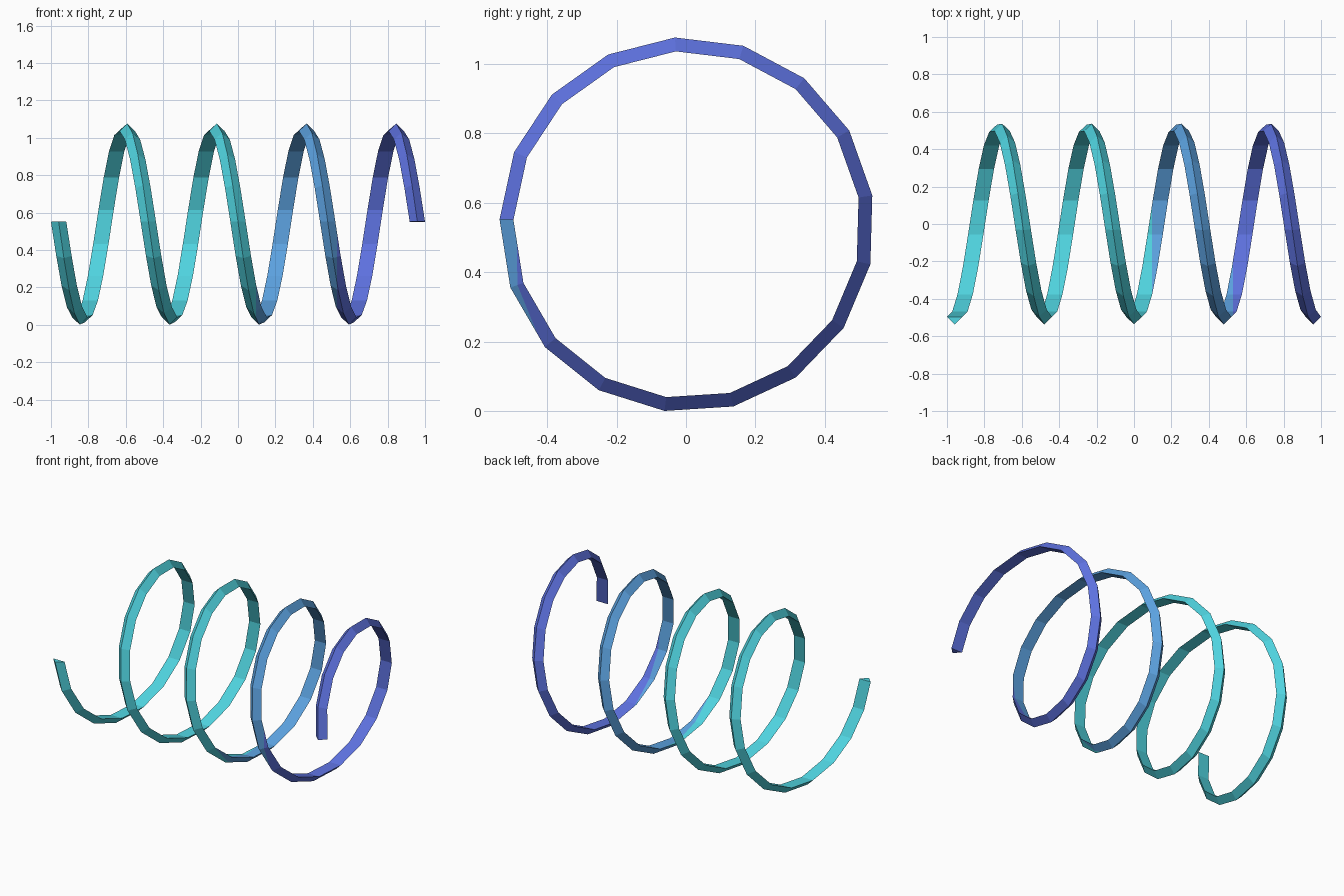
import bpy, bmesh, math

if "Cube" in bpy.data.objects:
    bpy.data.objects.remove(bpy.data.objects["Cube"])

TURNS, SIDES = 4, 17            # low-poly coil along x
R_OUT, R_IN, HALF_W = 0.54, 0.50, 0.041
X0, PITCH = -0.959, 0.4795
CY, CZ, PHASE = 0.003, 0.537, math.radians(-1.6)
BANDS = (0.095, 0.53)           # x positions where the colour changes


def make_material(name, srgb):
    mat = bpy.data.materials.new(name)
    lin = [((c / 255 + 0.055) / 1.055) ** 2.4 for c in srgb]
    mat.diffuse_color = (*lin, 1)
    mat.use_nodes = True
    mat.node_tree.nodes["Principled BSDF"].inputs["Base Color"].default_value = mat.diffuse_color
    return mat


# Triangular section: ridge outside, flat band inside
section = [(-HALF_W, R_IN), (0, R_OUT), (HALF_W, R_IN)]
bm = bmesh.new()
rings = []
for k in range(TURNS * SIDES + 1):
    a = PHASE + k * 2 * math.pi / SIDES
    x = X0 + PITCH * k / SIDES
    rings.append([bm.verts.new((x + dx, CY - r * math.cos(a), CZ - r * math.sin(a)))
                  for dx, r in section])
for p, q in zip(rings, rings[1:]):
    for i in range(3):
        j = (i + 1) % 3
        bm.faces.new((p[i], p[j], q[j], q[i]))
bm.faces.new(rings[0])
bm.faces.new(rings[-1])

# Cut the coil where the colours meet
for x in BANDS:
    geom = bm.verts[:] + bm.edges[:] + bm.faces[:]
    bmesh.ops.bisect_plane(bm, geom=geom, plane_co=(x, 0, 0), plane_no=(1, 0, 0))
bmesh.ops.recalc_face_normals(bm, faces=bm.faces[:])
for f in bm.faces:
    f.material_index = sum(f.calc_center_median().x > x for x in BANDS)

mesh = bpy.data.meshes.new("spring_coil")
bm.to_mesh(mesh)
bm.free()
for name, col in (("cyan", (80, 212, 224)), ("sky blue", (92, 162, 224)),
                  ("indigo", (94, 114, 224))):
    mesh.materials.append(make_material(name, col))
bpy.context.collection.objects.link(bpy.data.objects.new("spring_coil", mesh))
